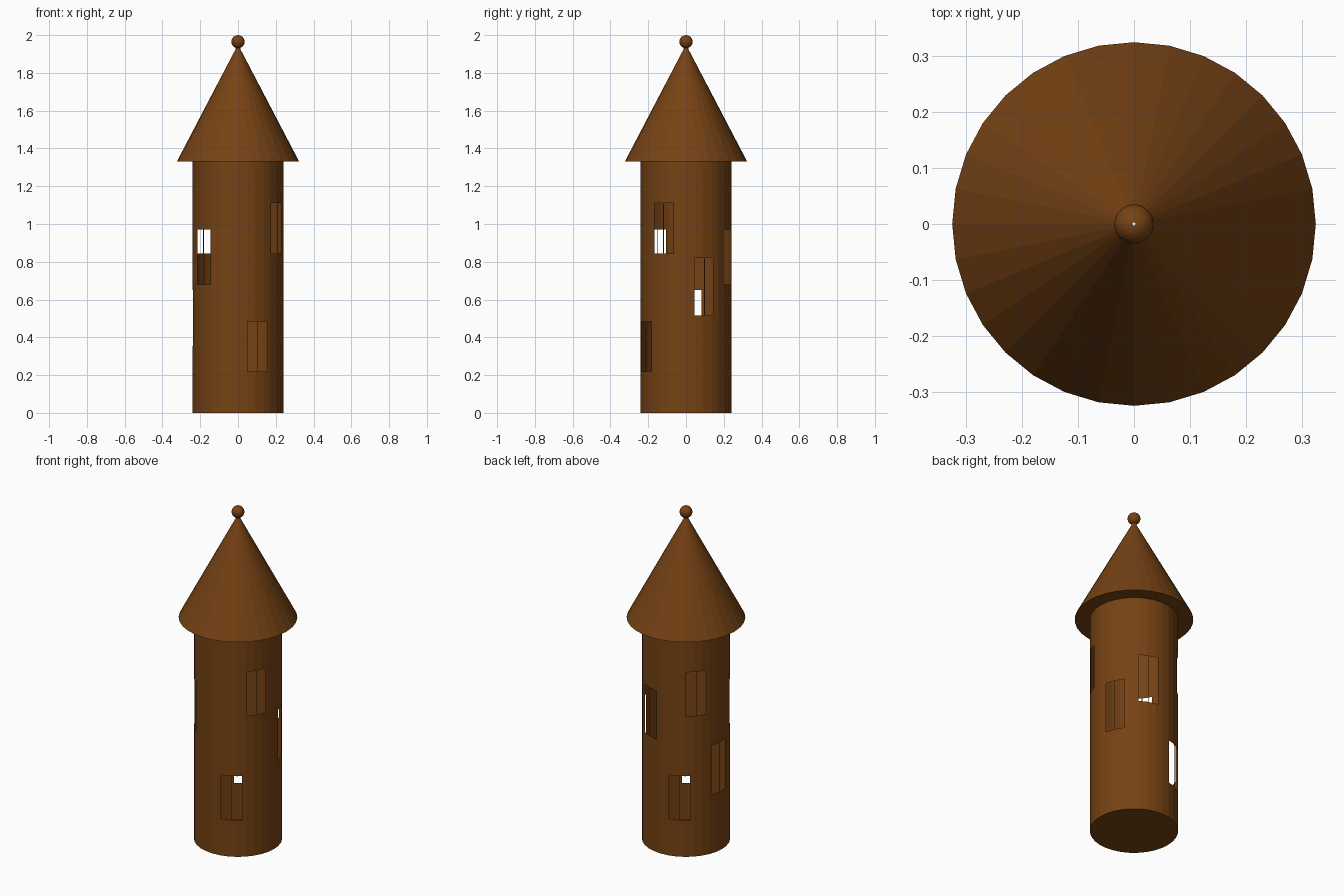
import bpy, bmesh, math

if "Cube" in bpy.data.objects:
    bpy.data.objects.remove(bpy.data.objects["Cube"])

SIDES = 32
STEP = 2 * math.pi / SIDES
R = 0.241          # tower radius
WALL_TOP = 1.33
HOLE = 0.003       # tiny open axis at both ends of the turned shape

brown = bpy.data.materials.new("brown")
brown.diffuse_color = (0.18, 0.055, 0.007, 1)
brown.use_nodes = True
brown.node_tree.nodes["Principled BSDF"].inputs["Base Color"].default_value = brown.diffuse_color

# windows: start angle, end angle (degrees), bottom z, top z
WINDOWS = [
    (282, 310, 0.22, 0.485), (102, 130, 0.22, 0.485),
    (160, 188, 0.355, 0.65), (10.5, 37.5, 0.515, 0.82),
    (206, 233, 0.68, 0.97), (56, 83, 0.68, 0.97),
    (316.5, 344, 0.845, 1.11), (125, 153, 0.845, 1.11),
]


def point(r, a, z):
    """Point on the 32-sided outline, extra angles lie on the flat sides."""
    off = (a % STEP) - STEP / 2
    rr = r * math.cos(STEP / 2) / math.cos(off)
    return (rr * math.cos(a), rr * math.sin(a), z)


def lathe(name, profile, angles, skip=lambda a, z: False):
    bm = bmesh.new()
    rings = [[bm.verts.new(point(r, a, z)) for a in angles] for r, z in profile]
    n = len(angles)
    for k in range(len(profile) - 1):
        zm = (profile[k][1] + profile[k + 1][1]) / 2
        for i in range(n):
            j = (i + 1) % n
            end = angles[j] if j else 2 * math.pi
            if not skip(math.degrees((angles[i] + end) / 2), zm):
                bm.faces.new((rings[k][i], rings[k][j], rings[k + 1][j], rings[k + 1][i]))
    bmesh.ops.delete(bm, geom=[v for v in bm.verts if not v.link_faces], context='VERTS')
    return finish(name, bm)


def finish(name, bm):
    me = bpy.data.meshes.new(name)
    bm.to_mesh(me)
    bm.free()
    me.materials.append(brown)
    ob = bpy.data.objects.new(name, me)
    bpy.context.collection.objects.link(ob)
    return ob


def in_window(a, z):
    return any(a0 < a < a1 and z0 < z < z1 for a0, a1, z0, z1 in WINDOWS)


regular = [i * STEP for i in range(SIDES)]

# tower wall with floor, grid split at the window edges
cuts = {round(a, 6) for a in regular}
cuts |= {round(math.radians(a), 6) for w in WINDOWS for a in w[:2]}
levels = sorted({0, WALL_TOP} | {z for w in WINDOWS for z in w[2:]})
lathe("tower_wall", [(R, z) for z in levels], sorted(cuts), in_window)
lathe("tower_floor", [(HOLE, 0), (R, 0)], regular)

# cone roof with flat eave
lathe("roof", [(R, WALL_TOP), (0.324, WALL_TOP), (0.013, 1.925)], regular)

# finial: neck and ball
BALL_R, BALL_Z = 0.035, 1.965
lo, hi = math.asin(0.013 / BALL_R), math.pi - math.asin(HOLE / BALL_R)
ball = [(BALL_R * math.sin(t), BALL_Z - BALL_R * math.cos(t))
        for t in (lo + (hi - lo) * i / 12 for i in range(13))]
lathe("finial", [(0.013, 1.925)] + ball, regular)

# thin centre bar in each window
bm = bmesh.new()
for a0, a1, z0, z1 in WINDOWS:
    mid, half = math.radians((a0 + a1) / 2), 0.002 / R
    bm.faces.new([bm.verts.new(point(R, a, z)) for a, z in (
        (mid - half, z0), (mid + half, z0), (mid + half, z1), (mid - half, z1))])
finish("window_bars", bm)
